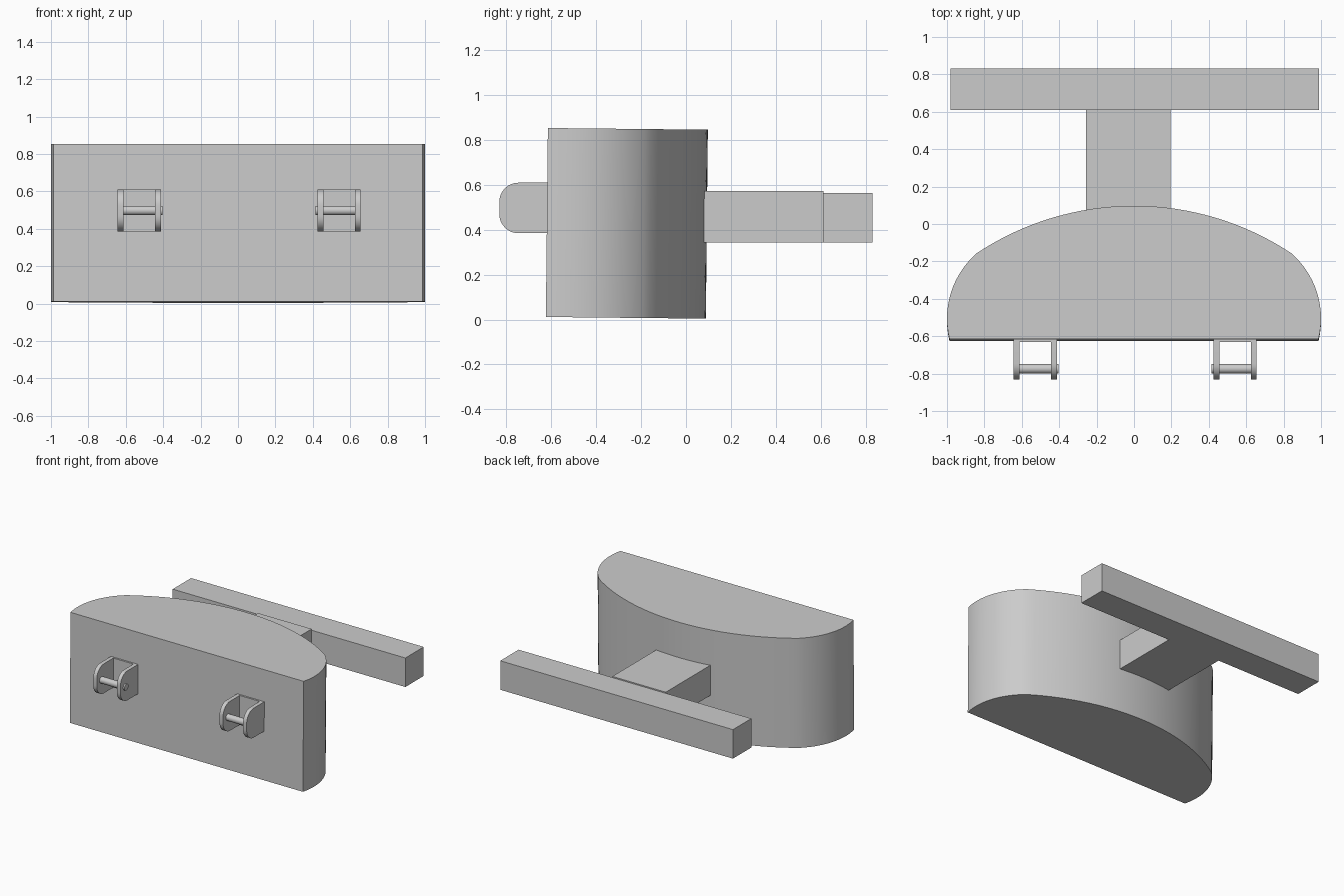
import bpy, bmesh, math
from mathutils import Matrix, Vector

if "Cube" in bpy.data.objects:
    bpy.data.objects.remove(bpy.data.objects["Cube"], do_unlink=True)

grey = bpy.data.materials.new("plain_grey")
grey.use_nodes = True
grey.diffuse_color = (0.6, 0.6, 0.6, 1)
grey.node_tree.nodes["Principled BSDF"].inputs["Base Color"].default_value = (0.6, 0.6, 0.6, 1)


def finish(name, bm, smooth=False):
    bmesh.ops.recalc_face_normals(bm, faces=bm.faces)
    mesh = bpy.data.meshes.new(name)
    bm.to_mesh(mesh)
    bm.free()
    mesh.materials.append(grey)
    obj = bpy.data.objects.new(name, mesh)
    bpy.context.collection.objects.link(obj)
    if smooth:
        bpy.ops.object.select_all(action="DESELECT")
        obj.select_set(True)
        bpy.context.view_layer.objects.active = obj
        bpy.ops.object.shade_smooth_by_angle(angle=math.radians(30))
    return obj


def prism(name, points, depth, smooth=False):
    """Extrude a closed outline of 3D points along depth."""
    bm = bmesh.new()
    face = bm.faces.new([bm.verts.new(p) for p in points])
    ext = bmesh.ops.extrude_face_region(bm, geom=[face])["geom"]
    moved = [v for v in ext if isinstance(v, bmesh.types.BMVert)]
    bmesh.ops.translate(bm, verts=moved, vec=depth)
    return finish(name, bm, smooth)


def box(name, x0, x1, y0, y1, z0, z1):
    return prism(name, [(x0, y0, z0), (x1, y0, z0), (x1, y1, z0), (x0, y1, z0)], (0, 0, z1 - z0))


def arc(cx, cy, r, a0, a1, n):
    return [(cx + r * math.cos(a0 + (a1 - a0) * i / n),
             cy + r * math.sin(a0 + (a1 - a0) * i / n)) for i in range(n + 1)]


# Body: flat front, tightly rounded ends, shallow curved back
side = arc(0.537, -0.51, 0.463, math.asin(-0.11 / 0.463), math.asin(0.35 / 0.463), 14)
crown = math.asin(0.84 / 1.521)
back = arc(0, 0.093 - 1.521, 1.521, math.pi / 2 - crown, math.pi / 2, 16)
half = side + back[1:]
outline = half + [(-x, y) for x, y in reversed(half[:-1])]
body = prism("body", [(x, y, 0.008) for x, y in outline], (0, 0, 0.842), True)
# The body leans back very slightly
pivot = Matrix.Translation(Vector((0, -0.27, 0.43)))
body.data.transform(pivot @ Matrix.Rotation(math.radians(-0.6), 4, "X") @ pivot.inverted())

# Rear mount
box("rear_post", -0.257, 0.195, 0.03, 0.612, 0.343, 0.574)
box("rear_crossbar", -0.98, 0.99, 0.61, 0.832, 0.343, 0.565)

# Front brackets: two rounded cheeks, a base plate and a pin
r = 0.085
cheek = [(-0.6, 0.385), (-0.6, 0.61)]
cheek += arc(-0.832 + r, 0.61 - r, r, math.pi / 2, math.pi, 8)
cheek += arc(-0.832 + r, 0.385 + r, r, math.pi, math.pi * 1.5, 8)
for label, cx, inward in (("right", -0.528, 1), ("left", 0.541, -1)):
    for part, offset in (("inner", 0.1 * inward), ("outer", -0.1 * inward)):
        x = cx + offset - 0.015
        prism(f"{label}_bracket_{part}_cheek", [(x, y, z) for y, z in cheek], (0.03, 0, 0), True)
    box(f"{label}_bracket_base", cx - 0.1, cx + 0.1, -0.632, -0.6, 0.385, 0.61)
    pin = bmesh.new()
    bmesh.ops.create_cone(pin, cap_ends=True, segments=24, radius1=0.025, radius2=0.025, depth=0.235,
                          matrix=Matrix.Translation((cx + 0.008 * inward, -0.774, 0.498))
                          @ Matrix.Rotation(math.pi / 2, 4, "Y"))
    finish(f"{label}_bracket_pin", pin, True)
